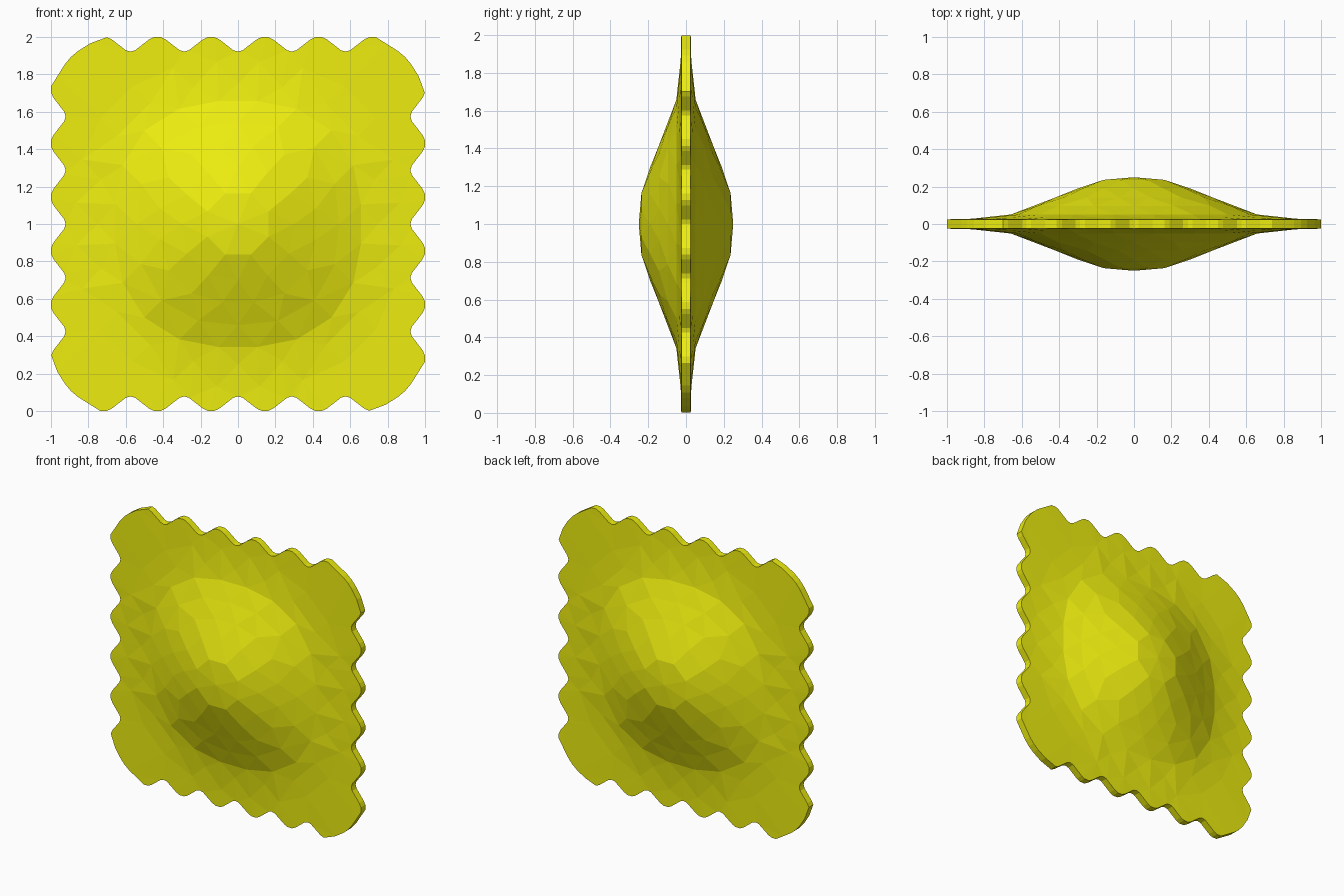
import bpy, math
from mathutils import Vector
from mathutils.geometry import delaunay_2d_cdt

if "Cube" in bpy.data.objects:
    bpy.data.objects.remove(bpy.data.objects["Cube"])

PITCH = 0.2875      # spacing of the crimped teeth
RIM = 0.025         # half thickness of the flat edge


def outline():
    """Crimped square edge: one side with its corner, turned four times."""
    side = []
    for i in range(6):
        c = (i - 2.5) * PITCH
        tooth = [(-0.045, 0.986), (-0.018, 0.999), (0.018, 0.999), (0.045, 0.986)]
        if i == 0:
            tooth = tooth[2:]
        if i == 5:
            tooth = tooth[:3]
        side += [(c + dx, z) for dx, z in tooth]
        if i < 5:
            v = c + PITCH / 2
            side += [(v - 0.025, 0.929), (v, 0.922), (v + 0.025, 0.929)]
    side += [(0.79, 0.966), (0.855, 0.925), (0.893, 0.893), (0.925, 0.855), (0.966, 0.79)]
    pts = []
    for k in range(4):
        for x, z in side:
            for _ in range(k):
                x, z = z, -x
            pts.append(Vector((x, z)))
    return pts


def ring(r, n, turn):
    """Squarish circle around the filling."""
    out = []
    for i in range(n):
        a = 2 * math.pi * (i + turn) / n
        c, s = math.cos(a), math.sin(a)
        k = r / (abs(c) ** 2.5 + abs(s) ** 2.5) ** 0.4
        out.append(Vector((k * c, k * s)))
    return out


# Filling profile: radius, bulge, points per ring
rings = [(0.17, 0.236, 8), (0.30, 0.19, 12), (0.42, 0.143, 16), (0.54, 0.096, 16),
         (0.66, 0.051, 20), (0.75, 0.036, 20), (0.87, 0.028, 24)]

edge = outline()
n = len(edge)
flat, depth = list(edge), [RIM] * n
for j, (r, h, count) in enumerate(rings):
    flat += ring(r, count, 0.5 if j % 2 == 0 else 0)
    depth += [h] * count
flat.append(Vector((0, 0)))
depth.append(0.25)

# Triangulated pillow face inside the crimped edge
loop = [(i, (i + 1) % n) for i in range(n)]
co, _, tris, vert_src, _, _ = delaunay_2d_cdt(flat, loop, [], 1, 1e-5)
src = [s[0] for s in vert_src]
m = len(co)
verts = [(p.x, -depth[s], p.y + 1) for p, s in zip(co, src)]
verts += [(x, -y, z) for x, y, z in verts]
faces = [tuple(t) for t in tris] + [tuple(i + m for i in reversed(t)) for t in tris]

# Rim joining the two faces
where = {s: i for i, s in enumerate(src)}
for a, b in loop:
    a, b = where[a], where[b]
    faces.append((a, b, b + m, a + m))

mesh = bpy.data.meshes.new("stuffed_pasta")
mesh.from_pydata(verts, [], faces)
pasta = bpy.data.objects.new("stuffed_pasta", mesh)
bpy.context.collection.objects.link(pasta)

import bmesh
bm = bmesh.new()
bm.from_mesh(mesh)
bmesh.ops.recalc_face_normals(bm, faces=bm.faces)
bm.to_mesh(mesh)
bm.free()

mat = bpy.data.materials.new("pasta_yellow")
mat.diffuse_color = (0.85, 0.85, 0.005, 1)
mat.use_nodes = True
mat.node_tree.nodes["Principled BSDF"].inputs["Base Color"].default_value = mat.diffuse_color
mesh.materials.append(mat)
